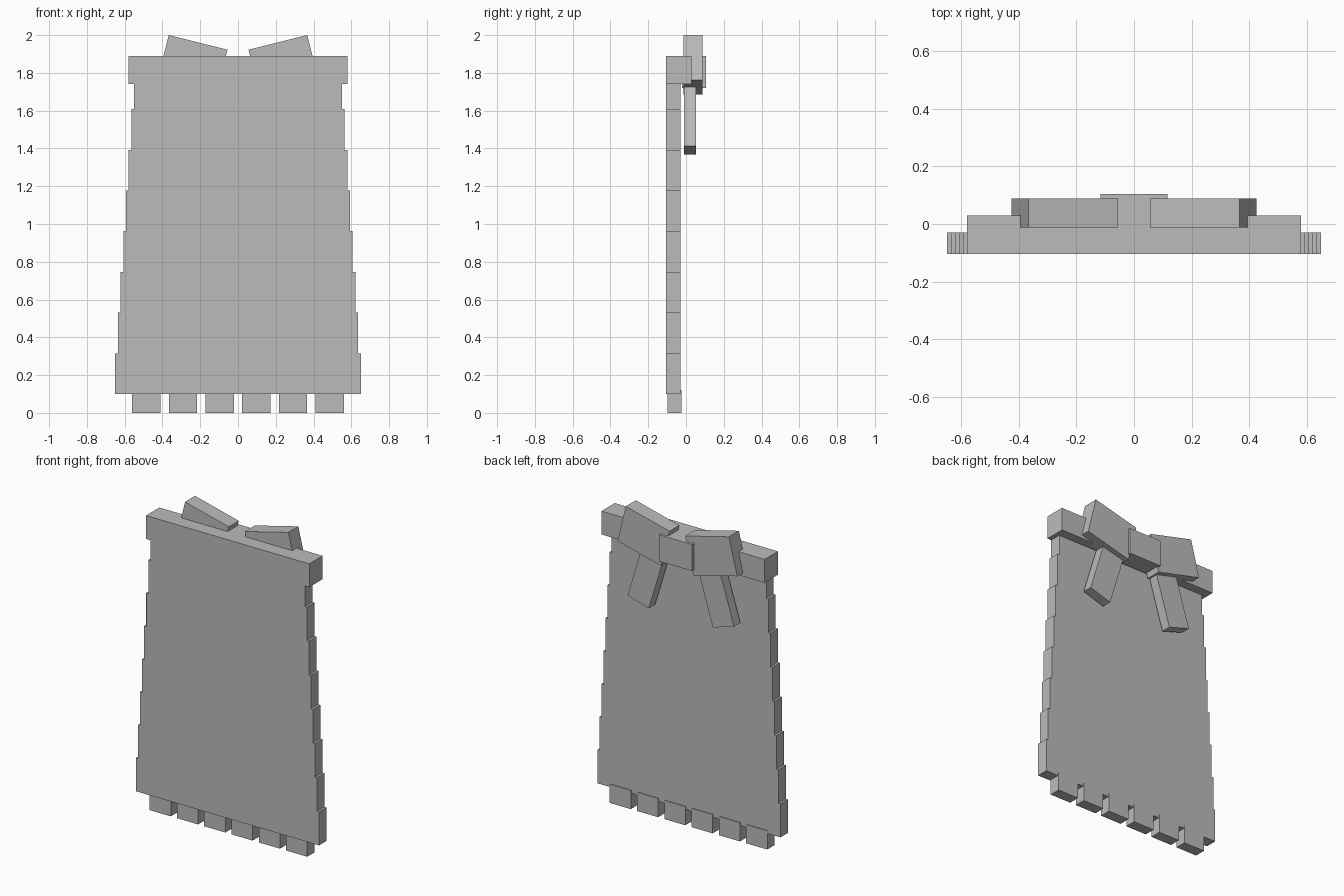
import bpy
from math import radians, sin, cos

cube = bpy.data.objects.get("Cube")
if cube:
    bpy.data.objects.remove(cube, do_unlink=True)

cloth = bpy.data.materials.new("grey_cloth")
cloth.use_nodes = True
GREY = (0.5, 0.5, 0.5, 1)
cloth.diffuse_color = GREY
cloth.node_tree.nodes["Principled BSDF"].inputs["Base Color"].default_value = GREY


def box(name, x, y, z, tilt=0):
    """Box from (min, max) ranges, turned about the y axis through its centre."""
    spans = (x, y, z)
    bpy.ops.mesh.primitive_cube_add(size=1, location=[sum(s) / 2 for s in spans])
    ob = bpy.context.object
    ob.name = name
    ob.scale = [s[1] - s[0] for s in spans]
    ob.rotation_euler.y = tilt
    ob.data.materials.append(cloth)
    return ob


def around(centre, size):
    return centre - size / 2, centre + size / 2


# Skirt panel: stacked slabs that narrow towards the waist
SLABS = 8
BOTTOM, STEP = 0.1, 0.2155
for i in range(SLABS):
    half = 0.65 - 0.1 * i / (SLABS - 1)
    low = BOTTOM + i * STEP
    box(f"skirt_slab_{i + 1}", (-half, half), (-0.105, -0.03), (low, low + STEP))

# Hem tabs
for i in range(6):
    box(f"hem_tab_{i + 1}", around((i - 2.5) * 0.194, 0.15), (-0.097, -0.025), (0, 0.12))

# Waistband and bow knot
box("waistband", (-0.58, 0.58), (-0.105, 0.03), (1.74, 1.89))
box("bow_knot", (-0.117, 0.117), (-0.02, 0.105), (1.72, 1.89))

# Bow loops rise outwards, ribbon tails hang outwards
TAIL = radians(17)
LENGTH = 0.38
tail_x = 0.303 - sin(TAIL) * LENGTH / 2
tail_z = 1.39 + cos(TAIL) * LENGTH / 2
for side, s in (("left", 1), ("right", -1)):
    box(f"bow_loop_{side}", around(s * 0.241, 0.32), (-0.013, 0.088),
        around(1.8425, 0.245), -s * radians(14))
    box(f"ribbon_tail_{side}", around(s * tail_x, 0.157), (-0.011, 0.053),
        around(tail_z, LENGTH), -s * TAIL)
